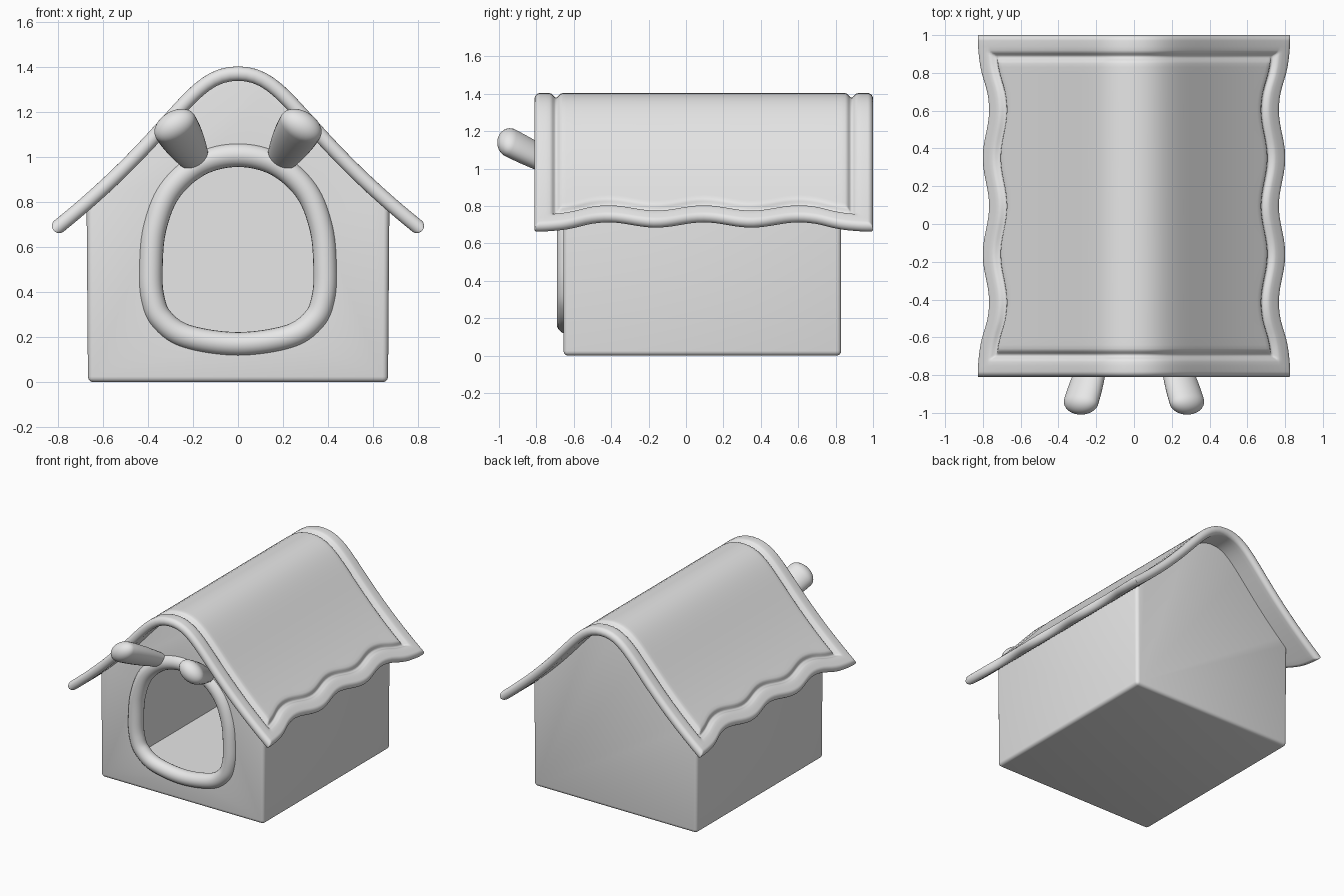
import bpy, bmesh, math
from mathutils import Vector
from mathutils.geometry import interpolate_bezier

if "Cube" in bpy.data.objects:
    bpy.data.objects.remove(bpy.data.objects["Cube"])

grey = bpy.data.materials.new("light_grey")
grey.use_nodes = True
grey.diffuse_color = (0.8, 0.8, 0.8, 1)
grey.node_tree.nodes["Principled BSDF"].inputs["Base Color"].default_value = grey.diffuse_color


def add_object(name, bm):
    bmesh.ops.recalc_face_normals(bm, faces=bm.faces)
    mesh = bpy.data.meshes.new(name)
    bm.to_mesh(mesh)
    bm.free()
    obj = bpy.data.objects.new(name, mesh)
    bpy.context.collection.objects.link(obj)
    mesh.materials.append(grey)
    return obj


def smooth(obj, degrees):
    bpy.ops.object.select_all(action='DESELECT')
    obj.select_set(True)
    bpy.context.view_layer.objects.active = obj
    bpy.ops.object.shade_smooth_by_angle(angle=math.radians(degrees))


# Roof cross-section: half of the ridge-to-eave curve, walked by arc length
slope = interpolate_bezier(Vector((0, 1.372)), Vector((0.22, 1.372)),
                           Vector((0.26, 1.12)), Vector((0.82, 0.675)), 200)
lengths = [0]
for p, q in zip(slope, slope[1:]):
    lengths.append(lengths[-1] + (q - p).length)
TOTAL = lengths[-1]


def roof_at(s):
    """Point and upward normal in the xz plane at signed arc length s."""
    a = min(abs(s), TOTAL)
    i = next(k for k in range(1, len(lengths)) if lengths[k] >= a)
    p, q = slope[i - 1], slope[i]
    point = p.lerp(q, (a - lengths[i - 1]) / (lengths[i] - lengths[i - 1]))
    t = (q - p).normalized()
    side = -1 if s < 0 else 1
    return Vector((point.x * side, 0, point.y)), Vector((-t.y * side, 0, t.x))


# Roof sheet: rounded rim, groove behind the rim, wavy eaves
Y0, Y1, MID = -0.81, 1.0, 0.095
RIM, HALF = 0.03, 0.032
STEPS = [0, .001, .004, .009, .016, .023, .03, .06, .08, .09, .098, .106,
         .115, .124, .132, .14, .15, .17]


def edge_round(d):
    return HALF * math.sqrt(max(0, 1 - (1 - min(d / RIM, 1)) ** 2))


def groove(d):
    return 0.026 * math.exp(-((d - 0.115) / 0.018) ** 2)


def eave_trim(y):
    k = max(0, min(1, (0.88 - abs(y - MID)) / 0.28))
    wave = 0.056 + 0.022 * math.cos(math.tau * (y - MID) / 0.51)
    return wave * k * k * (3 - 2 * k)


def spread(lo, hi, count):
    """Samples packed near both ends and even in between."""
    a, b = lo + STEPS[-1], hi - STEPS[-1]
    inner = [a + (b - a) * i / count for i in range(1, count)]
    return [lo + d for d in STEPS] + inner + [hi - d for d in reversed(STEPS)]


bm = bmesh.new()
layers = ([], [])
for y in spread(Y0, Y1, 44):
    reach = TOTAL - eave_trim(y)
    rows = ([], [])
    for s in spread(-reach, reach, 48):
        point, normal = roof_at(s)
        d = max(0, min(y - Y0, Y1 - y, reach - abs(s)))
        point.y = y
        rows[0].append(bm.verts.new(point + normal * (edge_round(d) - groove(d))))
        rows[1].append(bm.verts.new(point - normal * edge_round(d)))
    for layer, row in zip(layers, rows):
        layer.append(row)
for layer in layers:
    for r0, r1 in zip(layer, layer[1:]):
        for i in range(len(r0) - 1):
            bm.faces.new((r0[i], r0[i + 1], r1[i + 1], r1[i]))
bmesh.ops.remove_doubles(bm, verts=bm.verts, dist=0.0002)
smooth(add_object("roof", bm), 70)


# House body: gabled prism, hollowed out, with a doorway
def prism(name, outline, y0, y1, bevel=0):
    bm = bmesh.new()
    face = bm.faces.new([bm.verts.new((x, y0, z)) for x, z in outline])
    new = bmesh.ops.extrude_face_region(bm, geom=[face])["geom"]
    verts = [v for v in new if isinstance(v, bmesh.types.BMVert)]
    bmesh.ops.translate(bm, verts=verts, vec=(0, y1 - y0, 0))
    bmesh.ops.recalc_face_normals(bm, faces=bm.faces)
    if bevel:
        sharp = [e for e in bm.edges if e.calc_face_angle(0) > math.radians(30)]
        bmesh.ops.bevel(bm, geom=sharp, offset=bevel, segments=4, profile=0.5,
                        affect='EDGES', clamp_overlap=False)
    return add_object(name, bm)


def gable(half, floor, drop):
    end = next(l for l, p in zip(lengths, slope) if p.x >= half)
    top = [roof_at(end * i / 12)[0] for i in range(-12, 13)]
    return [(-half, floor)] + [(p.x, p.z - drop) for p in top] + [(half, floor)]


def closed_spline(points, n=8):
    out = []
    for i in range(len(points)):
        a, b, c, d = (Vector(points[(i + k) % len(points)]) for k in (-1, 0, 1, 2))
        for j in range(n):
            t = j / n
            out.append(0.5 * (2 * b + (c - a) * t + (2 * a - 5 * b + 4 * c - d) * t * t
                              + (3 * b - a - 3 * c + d) * t ** 3))
    return out


half_door = [(0.17, 0.97), (0.305, 0.85), (0.372, 0.68), (0.388, 0.5),
             (0.38, 0.375), (0.34, 0.28), (0.23, 0.204)]
door = closed_spline([(0, 1.01)] + half_door + [(0, 0.17)]
                     + [(-x, z) for x, z in reversed(half_door)])

body = prism("house_body", gable(0.667, 0, 0), -0.655, 0.83, 0.025)
cutters = [prism("room_cutter", gable(0.637, 0.025, 0.05), -0.625, 0.80),
           prism("door_cutter", door, -0.8, -0.5)]
bpy.context.view_layer.objects.active = body
for cutter in cutters:
    cutter.hide_render = True
    mod = body.modifiers.new(cutter.name, 'BOOLEAN')
    mod.operation = 'DIFFERENCE'
    mod.solver = 'EXACT'
    mod.object = cutter
    bpy.ops.object.modifier_apply(modifier=mod.name)
for cutter in cutters:
    bpy.data.objects.remove(cutter)
smooth(body, 30)

# Door frame: round tube around the doorway
bm = bmesh.new()
SIDES, TUBE = 20, 0.053
rings = []
for i, p in enumerate(door):
    t = (door[(i + 1) % len(door)] - door[i - 1]).normalized()
    out = Vector((t.y, 0, -t.x))
    rings.append([bm.verts.new(Vector((p.x, -0.638, p.y)) + TUBE * (
        out * math.cos(a) + Vector((0, 1, 0)) * math.sin(a)))
        for a in (math.tau * k / SIDES for k in range(SIDES))])
for i, ring in enumerate(rings):
    prev = rings[i - 1]
    for k in range(SIDES):
        bm.faces.new((prev[k - 1], prev[k], ring[k], ring[k - 1]))
smooth(add_object("door_frame", bm), 60)


# Ears: flattened clubs leaning forward and outward from the frame
def ear(name, side):
    base, tip = Vector((0.175 * side, -0.60, 0.965)), Vector((0.298 * side, -1.0, 1.168))
    axis = (tip - base).normalized()
    wide = axis.cross(Vector((0, 1, 0))).normalized()
    thick = wide.cross(axis)
    cap = 0.07
    stem = (tip - base).length - cap
    stations = [(stem * i / 8, 0.55 + 0.45 * math.sin(i / 8 * math.pi / 2)) for i in range(9)]
    stations += [(stem + cap * math.sin(a), math.cos(a))
                 for a in (math.pi / 2 * i / 10 for i in range(1, 10))]
    bm = bmesh.new()
    rings = []
    for s, r in stations:
        rings.append([bm.verts.new(base + axis * s + wide * (0.1 * r * math.cos(a))
                                   + thick * (0.068 * r * math.sin(a)))
                      for a in (math.tau * k / 24 for k in range(24))])
    for r0, r1 in zip(rings, rings[1:]):
        for k in range(24):
            bm.faces.new((r0[k - 1], r0[k], r1[k], r1[k - 1]))
    bm.faces.new(rings[0])
    end = bm.verts.new(tip)
    for k in range(24):
        bm.faces.new((rings[-1][k - 1], rings[-1][k], end))
    smooth(add_object(name, bm), 50)


ear("left_ear", 1)
ear("right_ear", -1)
